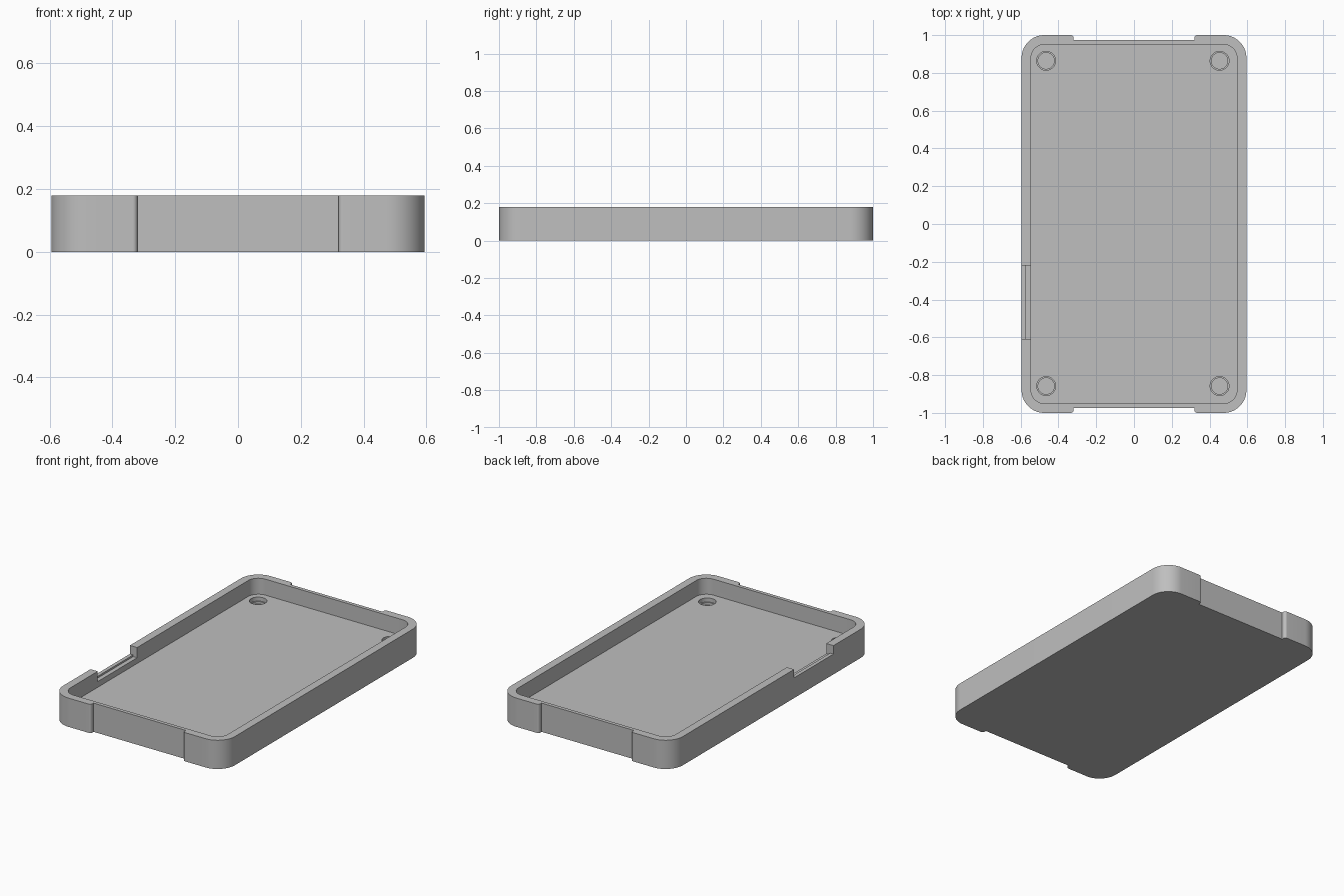
import bpy, bmesh, math
from mathutils import Vector

cube = bpy.data.objects.get("Cube")
if cube:
    bpy.data.objects.remove(cube, do_unlink=True)

HALF_X, HALF_Y, HEIGHT, FLOOR = 0.595, 1.0, 0.18, 0.08
WALL = 0.05

grey = bpy.data.materials.new("matte grey")
grey.use_nodes = True
colour = (0.52, 0.52, 0.52, 1)
grey.diffuse_color = colour
grey.node_tree.nodes["Principled BSDF"].inputs["Base Color"].default_value = colour


def rounded(corners, segments=16):
    """Round each (x, y, radius) corner of a counter-clockwise outline."""
    outline = []
    for i, (x, y, r) in enumerate(corners):
        p = Vector((x, y))
        if r == 0:
            outline.append(p)
            continue
        a = (Vector(corners[i - 1][:2]) - p).normalized()
        b = (Vector(corners[(i + 1) % len(corners)][:2]) - p).normalized()
        centre = p + (a + b) * r
        for k in range(segments + 1):
            t = k / segments * math.pi / 2
            outline.append(centre - b * r * math.cos(t) - a * r * math.sin(t))
    return outline


def prism(name, outline, z0, z1):
    bm = bmesh.new()
    base = bm.faces.new([bm.verts.new((p.x, p.y, z0)) for p in outline])
    top = bmesh.ops.extrude_face_region(bm, geom=[base])["geom"]
    bmesh.ops.translate(bm, vec=(0, 0, z1 - z0),
                        verts=[v for v in top if isinstance(v, bmesh.types.BMVert)])
    bmesh.ops.recalc_face_normals(bm, faces=bm.faces)
    mesh = bpy.data.meshes.new(name)
    bm.to_mesh(mesh)
    bm.free()
    mesh.materials.append(grey)
    ob = bpy.data.objects.new(name, mesh)
    bpy.context.collection.objects.link(ob)
    return ob


def box(x0, x1, y0, y1, r=0):
    return rounded([(x0, y0, r), (x1, y0, r), (x1, y1, r), (x0, y1, r)])


def circle(x, y, r, n=48):
    return [Vector((x + r * math.cos(k * math.tau / n),
                    y + r * math.sin(k * math.tau / n))) for k in range(n)]


# Outer body with a shallow recess in each short end
R, LIP, INNER_Y, REC = 0.12, 0.015, 0.973, 0.32
half = [(-HALF_X, -HALF_Y, R), (-REC, -HALF_Y, LIP), (-REC, -INNER_Y, 0),
        (REC, -INNER_Y, 0), (REC, -HALF_Y, LIP), (HALF_X, -HALF_Y, R)]
corners = half + [(-x, -y, r) for x, y, r in half]
tray = prism("tray", rounded(corners), 0, HEIGHT)

# Inner cavity
ix, iy = HALF_X - WALL, HALF_Y - WALL
cutters = [prism("cavity_cutter", box(-ix, ix, -iy, iy, 0.07), FLOOR, HEIGHT + 0.1)]

# Stepped notch in the right side wall
for name, x0, x1, z in (("notch_cutter", -0.65, -0.5, 0.127),
                        ("notch_step_cutter", -0.572, -0.5, 0.116)):
    cutters.append(prism(name, box(x0, x1, -0.61, -0.22), z, HEIGHT + 0.1))

# Blind stepped holes in the floor corners
for x in (-0.465, 0.453):
    for y in (-0.858, 0.864):
        cutters.append(prism("hole_cutter", circle(x, y, 0.05), FLOOR - 0.025, FLOOR + 0.02))
        cutters.append(prism("hole_step_cutter", circle(x, y, 0.043), FLOOR - 0.04, FLOOR + 0.01))

for cutter in cutters:
    cutter.hide_render = True
    cutter.hide_viewport = True
    mod = tray.modifiers.new(cutter.name, "BOOLEAN")
    mod.operation = "DIFFERENCE"
    mod.solver = "EXACT"
    mod.object = cutter

# Bake the cuts, then remove the cutters
graph = bpy.context.evaluated_depsgraph_get()
result = bpy.data.meshes.new_from_object(tray.evaluated_get(graph))
tray.modifiers.clear()
tray.data = result
for cutter in cutters:
    bpy.data.objects.remove(cutter, do_unlink=True)

# Smooth rounded corners, keep hard edges crisp
bpy.ops.object.select_all(action="DESELECT")
tray.select_set(True)
bpy.context.view_layer.objects.active = tray
bpy.ops.object.shade_smooth_by_angle(angle=math.radians(30))
